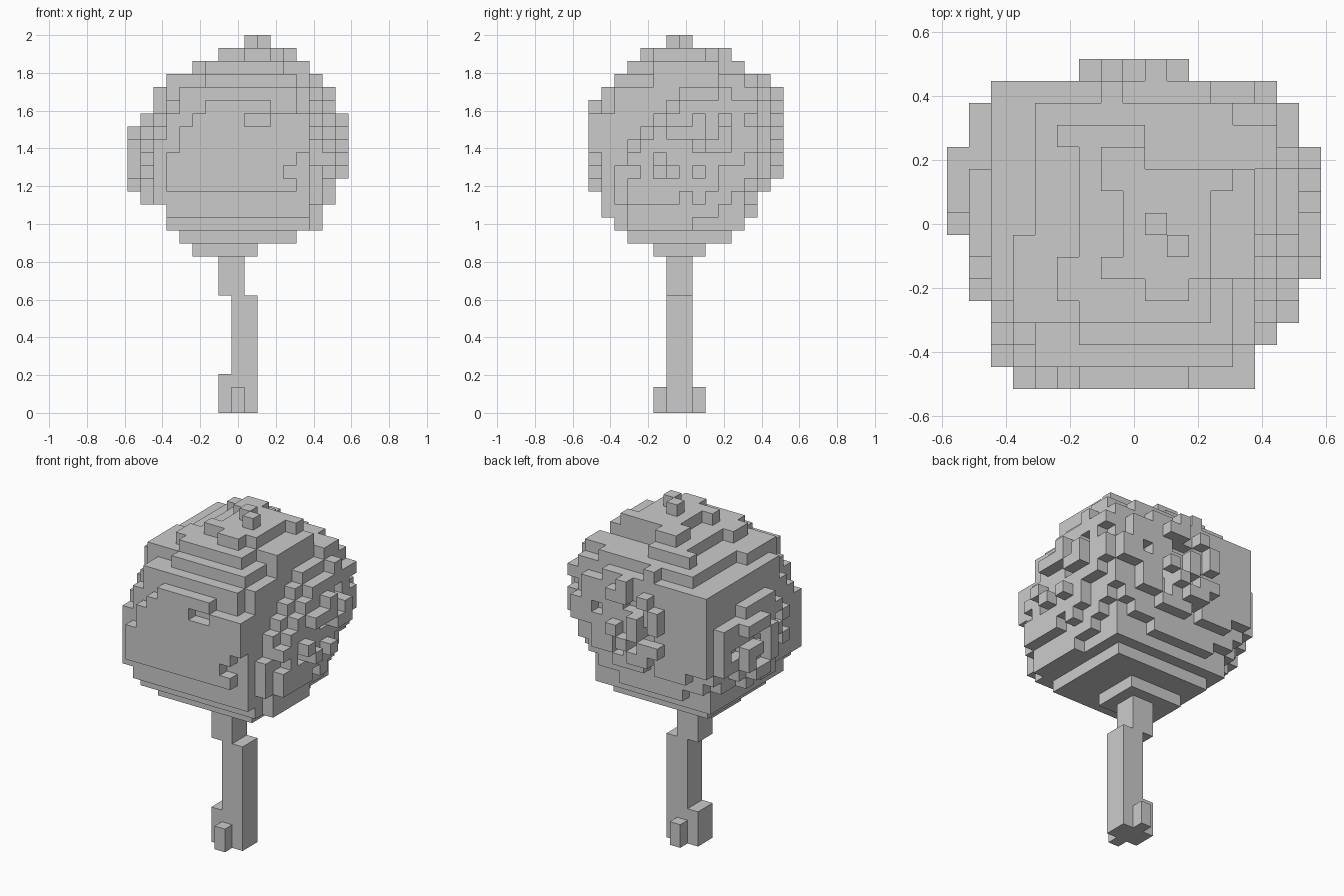
import bpy, bmesh, random
from mathutils import Vector

if "Cube" in bpy.data.objects:
    bpy.data.objects.remove(bpy.data.objects["Cube"])

V = 2 / 29          # voxel size
random.seed(4)


def box(x0, x1, y0, y1, z0, z1):
    """Set of cells in an inclusive index box."""
    return {(i, j, k) for i in range(x0, x1 + 1)
            for j in range(y0, y1 + 1) for k in range(z0, z1 + 1)}


SIDES = [Vector(d) for d in ((1, 0, 0), (-1, 0, 0), (0, 1, 0),
                             (0, -1, 0), (0, 0, 1), (0, 0, -1))]


def voxel_object(name, cells):
    """Outer skin of a set of cells as one flat shaded mesh."""
    bm = bmesh.new()
    for c in sorted(cells):
        centre = Vector(c) + Vector((0, 0, 0.5))
        for n in SIDES:
            if tuple(int(a + b) for a, b in zip(c, n)) in cells:
                continue
            u = Vector((n.y, n.z, n.x))
            w = n.cross(u)
            corners = [centre + (n + u * a + w * b) / 2
                       for a, b in ((-1, -1), (1, -1), (1, 1), (-1, 1))]
            bm.faces.new([bm.verts.new(p * V) for p in corners])
    bmesh.ops.remove_doubles(bm, verts=bm.verts, dist=V * 0.01)
    mesh = bpy.data.meshes.new(name)
    bm.to_mesh(mesh)
    bm.free()
    obj = bpy.data.objects.new(name, mesh)
    bpy.context.collection.objects.link(obj)
    return obj


# Trunk: lower post, shifted upper post, root stubs
trunk = box(0, 1, -1, 0, 0, 8) | box(-1, 0, -1, 0, 9, 11)
trunk |= box(-1, -1, -1, 0, 0, 2) | box(0, 0, -2, -2, 0, 1) | box(0, 0, 1, 1, 0, 1)
voxel_object("trunk", trunk)

# Crown core: one slab per layer, from the bottom up
core = [(-3, 1, -2, 1), (-4, 4, -4, 3), (-5, 5, -5, 4), (-5, 5, -6, 4)]
core += [(-6, 5, -6, 4)] * 9
crown = set()
for k, (x0, x1, y0, y1) in enumerate(core, 12):
    crown |= box(x0, x1, y0, y1, k, k)
crown -= box(5, 5, -6, -6, 23, 24)
# Upper front left corner steps back with height
crown -= box(-6, -6, -6, -6, 21, 24) | box(-6, -6, -5, -5, 22, 24)
crown -= box(-6, -6, -4, -4, 23, 24) | box(-5, -5, -6, -6, 23, 24)
crown -= box(-5, -5, -5, -5, 24, 24)


def bulge(axis, depth, centre, tilt, mid, a, b, keep):
    """Ragged oval plate of leaves, one cell thick, on a side of the crown."""
    for s in range(-8, 9):
        for k in range(13, 26):
            r = ((s - centre) / a) ** 2 + ((k - mid - tilt * s) / b) ** 2
            if r <= 1 and random.random() < keep:
                crown.add((depth, s, k) if axis == "x" else (s, depth, k))


# Right side: swells upward towards the back
bulge("x", 6, 0.3, 0.45, 19.0, 5.6, 5.2, 0.97)
bulge("x", 7, 0.5, 0.45, 19.3, 4.9, 3.9, 0.88)
bulge("x", 8, 0.0, 0.3, 19.8, 3.5, 2.4, 0.6)
# Left side
bulge("x", -7, 1.0, 0.2, 19.0, 4.8, 3.6, 0.75)
bulge("x", -8, 1.5, 0.2, 18.7, 2.3, 2.4, 0.5)
# Back, with a flush block at the upper left corner
bulge("y", 5, -0.3, 0.05, 19.8, 7.4, 5.2, 0.97)
bulge("y", 6, -0.3, 0.05, 20.3, 6.6, 4.2, 0.88)
bulge("y", 7, 0.0, 0.2, 21.0, 2.7, 3.2, 0.6)
crown |= box(-6, -1, 5, 6, 21, 24) | box(0, 5, 5, 5, 22, 24)

# Cap: uneven top layers made of overlapping slabs
for slab in ((-4, 4, 5, 5, 25, 25), (-1, -1, 6, 6, 25, 25), (-4, 5, 0, 4, 25, 25),
             (6, 6, 3, 4, 25, 25), (-5, 5, -2, -1, 25, 25), (-5, 4, -4, -3, 25, 25),
             (-2, 4, -5, -5, 25, 25),
             (-3, 0, 4, 4, 26, 26), (-2, 0, 3, 3, 26, 26), (-2, 5, -2, 2, 26, 26),
             (-3, 3, -3, -2, 26, 26), (-2, 3, -4, -4, 26, 26),
             (-1, 0, 3, 3, 27, 27), (-1, 4, 2, 2, 27, 27), (0, 3, -1, 1, 27, 27),
             (-1, 3, -2, -2, 27, 27), (1, 2, -3, -3, 27, 27),
             (1, 1, 0, 0, 28, 28), (2, 2, -1, -1, 28, 28)):
    crown |= box(*slab)

# Front face: flat panel with a small notch and stepped corners
crown |= box(-2, 2, -7, -7, 23, 23) | box(-3, 5, -7, -7, 22, 22)
crown |= box(-4, 5, -7, -7, 20, 21) | box(-5, 4, -7, -7, 19, 19)
crown |= box(-5, 3, -7, -7, 18, 18) | box(-5, 4, -7, -7, 17, 17)
crown -= box(1, 2, -7, -7, 22, 22)
voxel_object("leaf_crown", crown)
